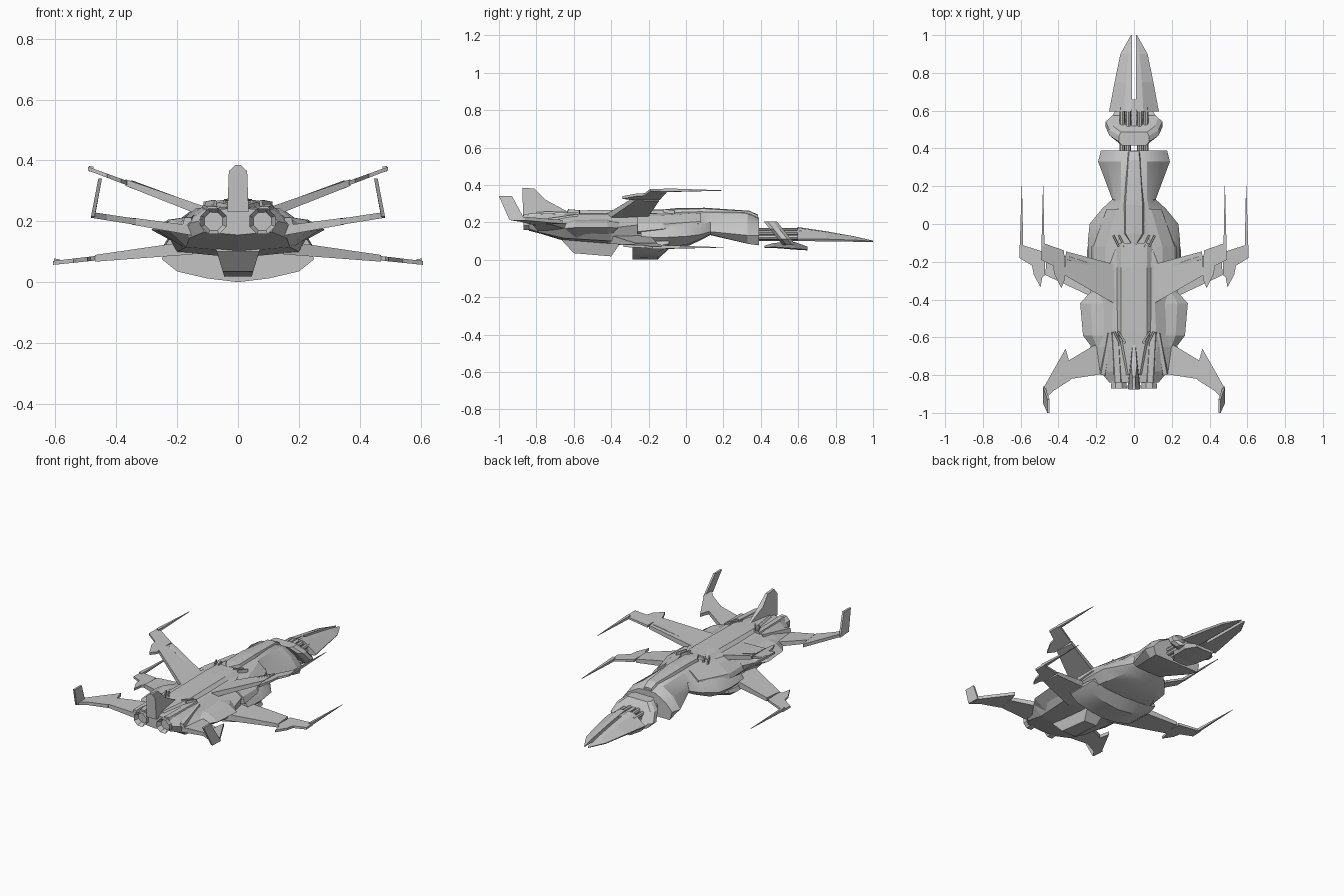
import bpy, bmesh, math
from mathutils import Vector, Matrix

grey = bpy.data.materials.new("hull_grey")
grey.diffuse_color = (0.55, 0.55, 0.55, 1)


def finish(name, bm, mirror=False):
    bmesh.ops.remove_doubles(bm, verts=bm.verts, dist=1e-5)
    bmesh.ops.recalc_face_normals(bm, faces=bm.faces)
    me = bpy.data.meshes.new(name)
    bm.to_mesh(me)
    bm.free()
    me.materials.append(grey)
    ob = bpy.data.objects.new(name, me)
    bpy.context.collection.objects.link(ob)
    if mirror:
        ob.modifiers.new("mirror", 'MIRROR')
    return ob


def skin(name, loops, mirror=False):
    """Bridge a row of closed 3D loops and cap both ends."""
    bm = bmesh.new()
    rows = [[bm.verts.new(p) for p in lp] for lp in loops]
    n = len(rows[0])
    for a, b in zip(rows, rows[1:]):
        for i in range(n):
            j = (i + 1) % n
            bm.faces.new((a[i], a[j], b[j], b[i]))
    bm.faces.new(rows[0])
    bm.faces.new(rows[-1])
    return finish(name, bm, mirror)


def loft(name, sections, shear=0):
    """Sections: (y, right half profile from top centre to bottom centre)."""
    loops = []
    for y, half in sections:
        full = half + [(-x, z) for x, z in reversed(half) if x > 0]
        loops.append([(x, y - shear * z, z) for x, z in full])
    return skin(name, loops)


def side_loft(name, sections):
    return skin(name, [[(x, y, z) for x, z in pts] for y, pts in sections], True)


def plate(name, outline, zf, thick, taper=0.0):
    """Mirrored wing panel: plan outline, height rule by x, thickness thinning outward."""
    def t(x):
        return max(0.003, (thick - taper * x) / 2)
    loops = [[(x, y, zf(x) + s * t(x)) for x, y in outline] for s in (1, -1)]
    return skin(name, loops, True)


def spike(name, x0, x1, y0, tip, z):
    """Needle running forward from a wing tip."""
    a = [(x0, y0, z + .009), (x1, y0, z + .012), (x1, y0, z - .006), (x0, y0, z - .009)]
    b = [(tip + dx, .20, z + dz) for dx, dz in ((-.001, .001), (.001, .001), (.001, -.001), (-.001, -.001))]
    skin(name, [a, b], True)


def bar(name, a, b, w, h):
    """Mirrored raised strip with bevelled sides."""
    a, b = Vector(a), Vector(b)
    n = Vector((-(b - a).y, (b - a).x, 0)).normalized() * w / 2
    up = Vector((0, 0, h))
    skin(name, [[p - n - up, p + n - up, p + n * .6 + up, p - n * .6 + up] for p in (a, b)], True)


def smooth(ob, deg):
    bpy.ops.object.select_all(action='DESELECT')
    bpy.context.view_layer.objects.active = ob
    ob.select_set(True)
    bpy.ops.object.shade_smooth_by_angle(angle=math.radians(deg))


# main rear hull
loft("rear_hull", [
    (-0.84, [(0, .245), (.10, .235), (.13, .20), (.11, .165), (0, .155)]),
    (-0.78, [(0, .25), (.11, .24), (.18, .19), (.16, .145), (0, .14)]),
    (-0.65, [(0, .255), (.12, .245), (.23, .17), (.17, .115), (0, .10)]),
    (-0.40, [(0, .258), (.11, .245), (.24, .17), (.20, .10), (0, .08)]),
    (-0.22, [(0, .262), (.13, .245), (.20, .19), (.18, .10), (0, .08)]),
    (-0.08, [(0, .258), (.08, .25), (.14, .19), (.14, .12), (0, .09)])])

# raised deck running along the back
loft("top_deck", [
    (-0.80, [(0, .255), (.03, .255), (.05, .235), (0, .23)]),
    (-0.57, [(0, .264), (.07, .264), (.09, .245), (0, .24)]),
    (-0.23, [(0, .268), (.07, .268), (.09, .25), (0, .24)]),
    (-0.10, [(0, .268), (.07, .264), (.10, .245), (0, .24)])])

# side pods
side_loft("side_pod", [
    (-0.67, [(.16, .20), (.19, .19), (.21, .165), (.16, .13)]),
    (-0.59, [(.16, .215), (.22, .205), (.27, .172), (.18, .115)]),
    (-0.42, [(.16, .215), (.23, .205), (.285, .172), (.18, .115)]),
    (-0.36, [(.16, .205), (.20, .20), (.23, .17), (.17, .12)])])

# cheek fairings leading from the neck to the wing roots
side_loft("cheek_fairing", [
    (-0.26, [(.10, .245), (.15, .235), (.215, .19), (.23, .15), (.12, .11)]),
    (-0.12, [(.09, .25), (.15, .238), (.215, .19), (.225, .165), (.12, .13)]),
    (0.08, [(.05, .255), (.09, .25), (.145, .205), (.145, .195), (.08, .18)])])

# keel box under the hull
loft("keel_box", [
    (-0.66, [(0, .12), (.075, .12), (.07, .10), (0, .10)]),
    (-0.60, [(0, .12), (.07, .12), (.05, .035), (0, .035)]),
    (-0.40, [(0, .12), (.07, .12), (.045, .018), (0, .018)]),
    (-0.36, [(0, .12), (.07, .12), (.06, .075), (0, .075)])])

# forward saucer and neck
body = loft("forward_body", [
    (-0.24, [(0, .25), (.12, .235), (.20, .18), (.24, .12), (.20, .07), (0, .055)]),
    (-0.10, [(0, .26), (.12, .235), (.21, .18), (.245, .12), (.20, .07), (0, .058)]),
    (0.00, [(0, .268), (.10, .245), (.19, .18), (.235, .125), (.17, .08), (0, .068)]),
    (0.08, [(0, .27), (.08, .25), (.145, .19), (.17, .135), (.12, .11), (0, .105)]),
    (0.13, [(0, .27), (.07, .25), (.10, .20), (.115, .15), (.09, .135), (0, .132)]),
    (0.33, [(0, .255), (.07, .245), (.14, .20), (.19, .13), (.15, .085), (0, .085)]),
    (0.39, [(0, .225), (.06, .22), (.13, .18), (.175, .13), (.16, .077), (0, .077)])])
smooth(body, 25)

# lower shell of the saucer
shell = loft("belly_shell", [
    (-0.285, [(0, .10), (.24, .10), (.25, .075), (.20, .035), (.10, .012), (0, 0)]),
    (-0.15, [(0, .10), (.24, .10), (.25, .075), (.20, .04), (.10, .014), (0, .002)]),
    (-0.09, [(0, .10), (.23, .10), (.24, .085), (.19, .07), (.10, .062), (0, .06)])])
smooth(shell, 25)

# spine on the neck
loft("neck_spine", [
    (-0.11, [(0, .27), (.01, .268), (.015, .24), (0, .24)]),
    (-0.05, [(0, .276), (.045, .27), (.055, .245), (0, .24)]),
    (0.10, [(0, .278), (.045, .273), (.06, .24), (0, .24)]),
    (0.34, [(0, .262), (.03, .259), (.04, .23), (0, .23)]),
    (0.385, [(0, .24), (.025, .237), (.035, .21), (0, .21)])])

# slanted collar between neck and nose
ring = [(0, .205), (.08, .205), (.13, .165), (.15, .11), (.12, .08), (0, .075)]
loft("neck_collar", [(0.58, [(x * .8, z) for x, z in ring]), (0.60, ring),
                     (0.63, ring), (0.65, [(x * .85, z) for x, z in ring])], shear=0.8)
loft("collar_chin", [
    (0.42, [(0, .075), (.05, .075), (.05, .065), (0, .063)]),
    (0.47, [(0, .09), (.09, .09), (.08, .068), (0, .063)]),
    (0.58, [(0, .095), (.11, .095), (.09, .06), (0, .054)]),
    (0.65, [(0, .07), (.07, .07), (.06, .053), (0, .05)])])

# connecting rods
bm = bmesh.new()
for x, z in ((.03, .155), (.062, .145), (.03, .115), (.062, .12)):
    bmesh.ops.create_cone(bm, cap_ends=True, segments=8, radius1=.014, radius2=.014, depth=.26,
                          matrix=Matrix.Translation((x, .49, z)) @ Matrix.Rotation(math.pi / 2, 4, 'X'))
finish("connecting_rods", bm, True)

# split nose
side_loft("nose_prong", [
    (0.595, [(.01, .175), (.05, .17), (.132, .112), (.125, .10), (.01, .10)]),
    (0.75, [(.01, .152), (.042, .147), (.103, .11), (.095, .098), (.01, .098)]),
    (0.90, [(.01, .125), (.03, .121), (.072, .105), (.066, .096), (.01, .096)]),
    (1.00, [(.01, .102), (.012, .101), (.016, .099), (.015, .095), (.01, .095)])])
loft("nose_core", [(y, [(0, .165), (.012, .165), (.012, .105), (0, .105)]) for y in (.5, .66)])

# tail fin
skin("tail_fin", [[(s * w, y, z) for w, y, z in (
    (.035, -.87, .23), (.03, -.875, .365), (.008, -.875, .385),
    (.008, -.81, .38), (.015, -.75, .32), (.006, -.62, .25))] for s in (1, -1)])

# engine nozzles, eight sided with recessed cores
bm = bmesh.new()
bmesh.ops.create_cone(bm, cap_ends=True, segments=8, radius1=.046, radius2=.038, depth=.08,
                      matrix=Matrix.Translation((.08, -.83, .20)) @ Matrix.Rotation(-math.pi / 2, 4, 'X')
                      @ Matrix.Rotation(math.pi / 8, 4, 'Z'))
bm.normal_update()
back = min(bm.faces, key=lambda f: f.calc_center_median().y)
bmesh.ops.inset_individual(bm, faces=[back], thickness=.014)
bmesh.ops.translate(bm, verts=back.verts, vec=(0, .03, 0))
finish("engine_nozzle", bm, True)

# strakes leading back to the engines, and deck vents
bar("engine_strake", (.10, -.57, .242), (.085, -.84, .236), .05, .012)
bar("outer_strake", (.125, -.58, .232), (.165, -.80, .20), .035, .012)
for i in range(2):
    bar("rear_vent", (.045 + .03 * i, -.63, .26), (.085 + .02 * i, -.57, .255), .012, .01)
    bar("front_vent", (.05 + .03 * i, -.12, .258), (.08 + .03 * i, -.06, .252), .012, .012)

# upper wings
upz = lambda x: .235 + .37 * (x - .12)
plate("upper_wing", [(.08, -.22), (.36, -.145), (.37, -.27), (.09, -.43)], upz, .04, .05)
plate("upper_wing_tip", [(.37, -.14), (.47, -.105), (.49, -.10), (.492, -.19), (.43, -.22),
                         (.42, -.27), (.385, -.34), (.365, -.29)], upz, .022, .02)
spike("upper_spike", .474, .49, -.12, .481, .370)
bar("upper_wing_rib", (.10, -.26, .23), (.35, -.18, .322), .03, .012)

# lower wings
loz = lambda x: .108 - .11 * (x - .2)
plate("lower_wing", [(.15, -.20), (.46, -.155), (.47, -.27), (.15, -.42)], loz, .055, .07)
plate("lower_wing_tip", [(.47, -.15), (.58, -.115), (.605, -.11), (.607, -.18), (.54, -.22),
                         (.53, -.27), (.495, -.335), (.485, -.28), (.47, -.27)], loz, .022, .015)
spike("lower_spike", .586, .605, -.13, .594, .066)

# rear wings with upright tip fins
rez = lambda x: .185 + .155 * (x - .25)
plate("rear_wing", [(.14, -.60), (.35, -.725), (.335, -.82), (.14, -.79)], rez, .04, .05)
plate("rear_wing_tip", [(.362, -.66), (.475, -.86), (.475, -.935), (.43, -.885), (.335, -.825),
                        (.34, -.74)], rez, .024, .01)
skin("rear_tip_fin", [[(x + d, y, z) for x, y, z in (
    (.477, -.86, .21), (.477, -.945, .215), (.453, -1.0, .34), (.453, -.93, .34))]
    for d in (-.006, .006)], True)
